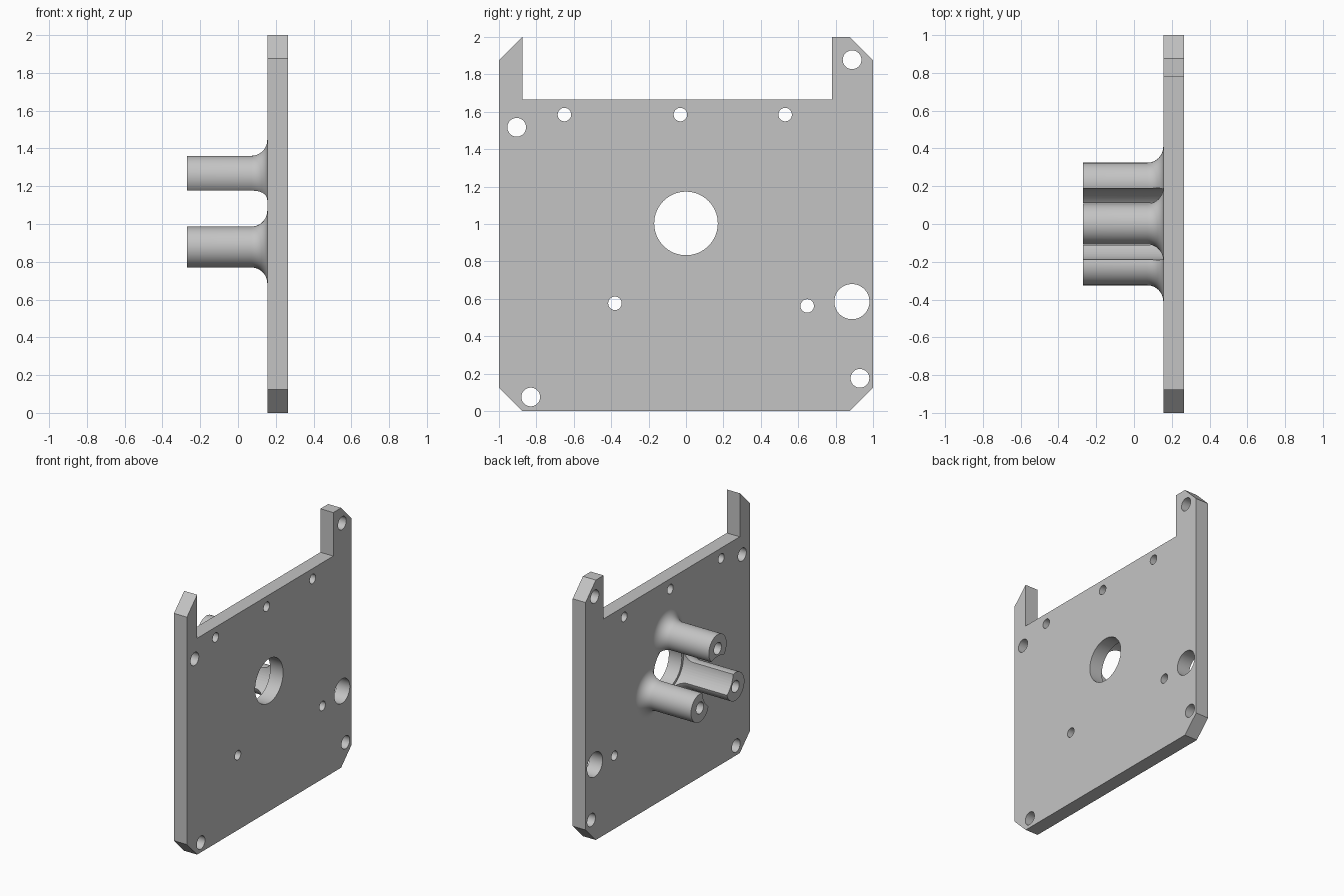
import bpy, bmesh
from math import pi, cos, sin, radians
from mathutils import Matrix

cube = bpy.data.objects.get("Cube")
if cube:
    bpy.data.objects.remove(cube, do_unlink=True)

grey = bpy.data.materials.new("machined_grey")
grey.use_nodes = True
grey.diffuse_color = (0.55, 0.55, 0.55, 1)
grey.node_tree.nodes["Principled BSDF"].inputs["Base Color"].default_value = (0.55, 0.55, 0.55, 1)

# Parts are drawn in a flat frame (u, v, height), which maps to (y, z, x)
TO_WORLD = Matrix(((0, 0, 1, 0), (1, 0, 0, 0), (0, 1, 0, 0), (0, 0, 0, 1)))
BACK, FACE, POST_END = 0.265, 0.155, -0.27
BORE_V = 1.003


def add_object(name, bm):
    bmesh.ops.transform(bm, matrix=TO_WORLD, verts=bm.verts)
    bmesh.ops.recalc_face_normals(bm, faces=bm.faces)
    mesh = bpy.data.meshes.new(name)
    bm.to_mesh(mesh)
    bm.free()
    mesh.materials.clear()
    mesh.materials.append(grey)
    obj = bpy.data.objects.new(name, mesh)
    bpy.context.collection.objects.link(obj)
    return obj


def smooth(obj):
    bpy.ops.object.select_all(action="DESELECT")
    obj.select_set(True)
    bpy.context.view_layer.objects.active = obj
    bpy.ops.object.shade_smooth_by_angle(angle=radians(30))


def circle(u, v, r, n=64):
    return [(u + r * cos(2 * pi * i / n), v + r * sin(2 * pi * i / n)) for i in range(n)]


def add_cylinder(bm, u, v, r, low, high):
    place = Matrix.Translation((u, v, (low + high) / 2))
    bmesh.ops.create_cone(bm, cap_ends=True, segments=64, radius1=r, radius2=r,
                          depth=high - low, matrix=place)


# Plate: notched outline with chamfered corners and round holes
outline = [(-0.875, 0), (0.875, 0), (1, 0.125), (1, 1.875), (0.875, 2), (0.78, 2),
           (0.78, 1.665), (-0.875, 1.665), (-0.875, 2), (-1, 1.875), (-1, 0.125)]
holes = {
    0.17: [(0, BORE_V)],
    0.094: [(0.887, 0.585)],
    0.05: [(-0.905, 1.517), (0.888, 1.878), (0.93, 0.175), (-0.83, 0.075)],
    0.036: [(-0.65, 1.585), (-0.03, 1.585), (0.53, 1.585), (-0.38, 0.576), (0.648, 0.562)],
}
loops = [outline] + [circle(u, v, r) for r, spots in holes.items() for u, v in spots]
curve = bpy.data.curves.new("plate_outline", "CURVE")
curve.dimensions = "2D"
curve.fill_mode = "BOTH"
curve.extrude = (BACK - FACE) / 2
for loop in loops:
    spline = curve.splines.new("POLY")
    spline.points.add(len(loop) - 1)
    for point, (u, v) in zip(spline.points, loop):
        point.co = (u, v, 0, 1)
    spline.use_cyclic_u = True
helper = bpy.data.objects.new("plate_outline", curve)
bpy.context.collection.objects.link(helper)
bpy.context.view_layer.update()
filled = helper.evaluated_get(bpy.context.evaluated_depsgraph_get()).to_mesh()
bm = bmesh.new()
bm.from_mesh(filled)
bpy.data.objects.remove(helper, do_unlink=True)
bmesh.ops.remove_doubles(bm, verts=bm.verts, dist=1e-5)
bmesh.ops.translate(bm, verts=bm.verts, vec=(0, 0, (BACK + FACE) / 2))
for face in bm.faces:
    face.material_index = 0
smooth(add_object("plate", bm))

# Cutter: central clearance bore and a blind screw hole in each post
centres = [(0.25 * cos(radians(a)), BORE_V + 0.25 * sin(radians(a))) for a in (90, 210, 330)]
bm = bmesh.new()
add_cylinder(bm, 0, BORE_V, 0.19, POST_END - 0.1, FACE + 0.05)
for u, v in centres:
    add_cylinder(bm, u, v, 0.045, POST_END - 0.1, POST_END + 0.3)
cutter = add_object("post_cutter", bm)
cutter.hide_render = True

# Posts: turned profile with a flared foot, sunk slightly into the plate
RADIUS, FLARE = 0.108, 0.085
profile = [(0, POST_END), (RADIUS, POST_END)]
for i in range(13):
    a = pi / 2 * i / 12
    profile.append((RADIUS + FLARE * (1 - cos(a)), FACE - FLARE * (1 - sin(a))))
profile += [(RADIUS + FLARE, FACE + 0.01), (0, FACE + 0.01)]
for name, (u, v) in zip(("upper_post", "lower_post_right", "lower_post_left"), centres):
    bm = bmesh.new()
    verts = [bm.verts.new((r, 0, h)) for r, h in profile]
    edges = [bm.edges.new(pair) for pair in zip(verts, verts[1:])]
    bmesh.ops.spin(bm, geom=verts + edges, axis=(0, 0, 1), cent=(0, 0, 0),
                   angle=2 * pi, steps=64, use_duplicate=False)
    bmesh.ops.remove_doubles(bm, verts=bm.verts, dist=1e-5)
    bmesh.ops.translate(bm, verts=bm.verts, vec=(u, v, 0))
    post = add_object(name, bm)
    cut = post.modifiers.new("clearance", "BOOLEAN")
    cut.operation = "DIFFERENCE"
    cut.solver = "EXACT"
    cut.object = cutter
    bpy.context.view_layer.objects.active = post
    bpy.ops.object.modifier_apply(modifier=cut.name)
    smooth(post)
bpy.data.objects.remove(cutter, do_unlink=True)
